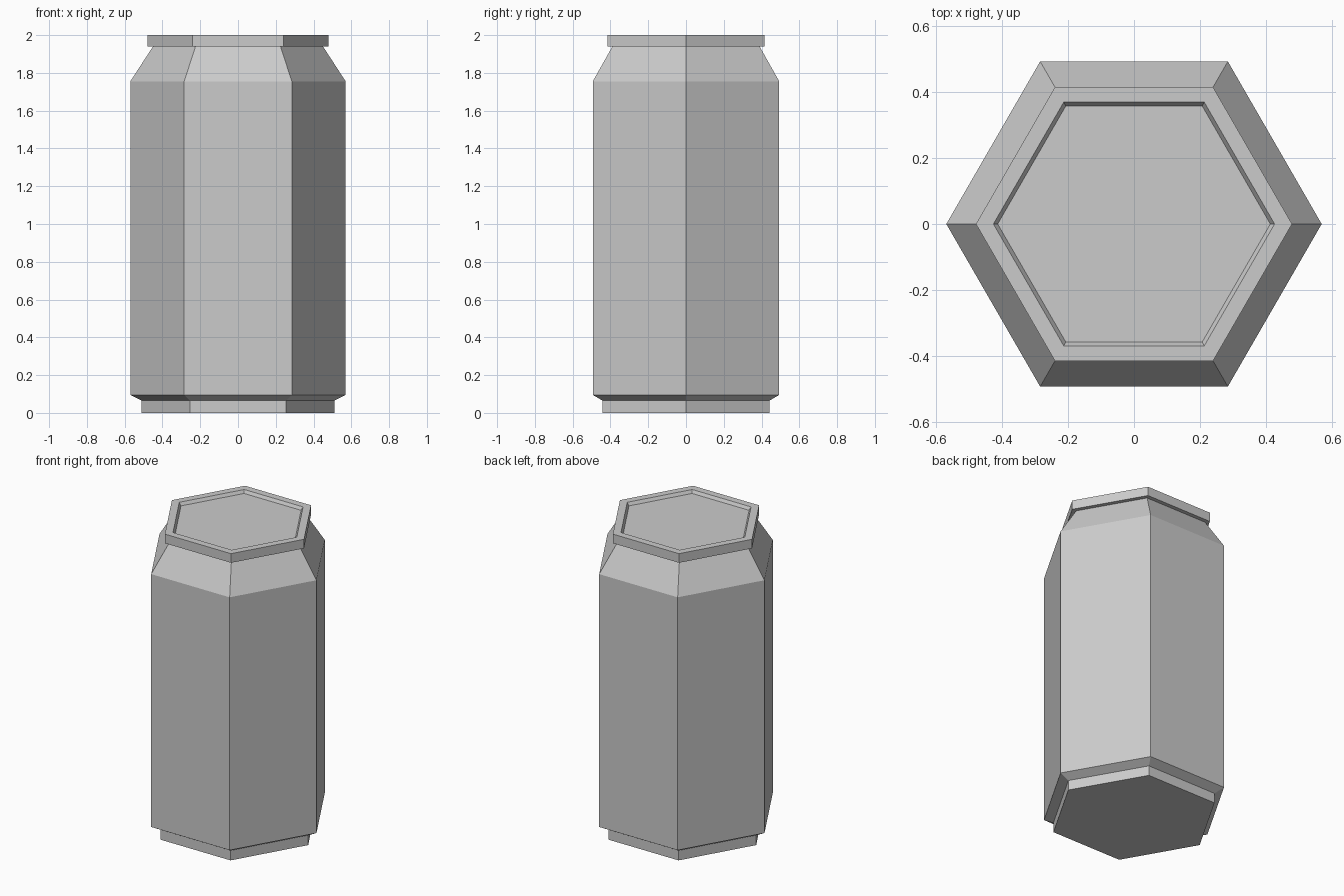
import bpy, bmesh
from math import cos, sin, tau

cube = bpy.data.objects.get("Cube")
if cube:
    bpy.data.objects.remove(cube, do_unlink=True)

SIDES = 6

grey = bpy.data.materials.new("plain grey")
grey.use_nodes = True
colour = (0.6, 0.6, 0.6, 1)
grey.diffuse_color = colour
grey.node_tree.nodes["Principled BSDF"].inputs["Base Color"].default_value = colour

# Can outline as (radius, height), from the base up to the sunken lid
profile = [
    (0.51, 0), (0.51, 0.065),        # foot
    (0.57, 0.095), (0.57, 1.755),    # body
    (0.45, 1.94),                    # shoulder
    (0.48, 1.94), (0.48, 2.0),       # rim
    (0.427, 2.0), (0.414, 1.98),     # recess
]

bm = bmesh.new()
rings = [[bm.verts.new((r * cos(tau * i / SIDES), r * sin(tau * i / SIDES), z))
          for i in range(SIDES)] for r, z in profile]

# Walls between neighbouring rings
for low, high in zip(rings, rings[1:]):
    for i in range(SIDES):
        j = (i + 1) % SIDES
        bm.faces.new((low[i], low[j], high[j], high[i]))

# Bottom and lid
bm.faces.new(rings[0][::-1])
bm.faces.new(rings[-1])
bm.normal_update()

mesh = bpy.data.meshes.new("can")
bm.to_mesh(mesh)
bm.free()
mesh.materials.append(grey)
can = bpy.data.objects.new("can", mesh)
bpy.context.collection.objects.link(can)
